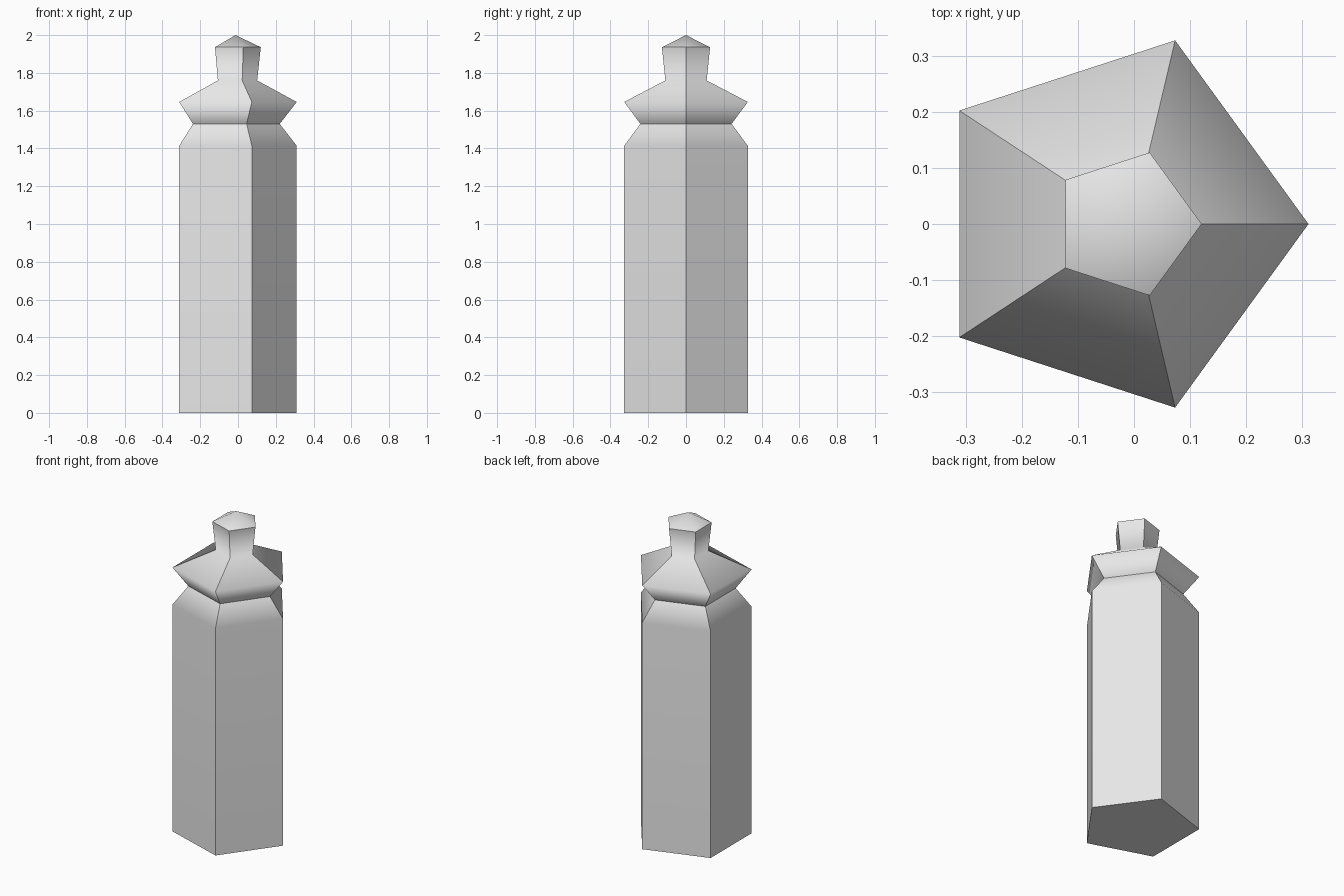
import bpy
import bmesh
from math import cos, sin, tau

cube = bpy.data.objects.get("Cube")
if cube:
    bpy.data.objects.remove(cube)

# Plain grey for the whole bottle
grey = bpy.data.materials.new("plain_grey")
grey.use_nodes = True
colour = (0.8, 0.8, 0.8, 1)
grey.diffuse_color = colour
grey.node_tree.nodes["Principled BSDF"].inputs["Base Color"].default_value = colour

SIDES = 5
BODY_X, NECK_X = -0.033, -0.0135

# Rings from the base up: centre x, radius, height, whether the ring is a hard crease
RINGS = [
    (BODY_X, 0.344, 0.0, True),     # base
    (BODY_X, 0.344, 1.414, False),  # shoulder
    (BODY_X, 0.254, 1.53, True),    # groove
    (BODY_X, 0.344, 1.646, False),  # collar
    (NECK_X, 0.115, 1.76, False),   # neck
    (NECK_X, 0.134, 1.936, True),   # cap rim
]

bm = bmesh.new()


def add_ring(x, radius, z):
    angles = [tau * i / SIDES for i in range(SIDES)]
    return [bm.verts.new((x + radius * cos(a), radius * sin(a), z)) for a in angles]


rings = [add_ring(*ring[:3]) for ring in RINGS]

# Flat underside, side walls with hard corners, and a low pointed cap
bm.faces.new(reversed(rings[0]))
for low, high in zip(rings, rings[1:]):
    for i in range(SIDES):
        j = (i + 1) % SIDES
        bm.faces.new((low[i], low[j], high[j], high[i]))
        bm.edges.get((low[i], high[i])).smooth = False
tip = bm.verts.new((NECK_X, 0, 2))
for i in range(SIDES):
    bm.faces.new((rings[-1][i], rings[-1][(i + 1) % SIDES], tip))

# Soft shading across the shoulder, collar and neck; creases elsewhere
for face in bm.faces:
    face.smooth = True
for verts, ring in zip(rings, RINGS):
    for i in range(SIDES):
        bm.edges.get((verts[i], verts[(i + 1) % SIDES])).smooth = not ring[3]

mesh = bpy.data.meshes.new("bottle")
bm.to_mesh(mesh)
bm.free()
mesh.materials.append(grey)
bottle = bpy.data.objects.new("bottle", mesh)
bpy.context.collection.objects.link(bottle)

# Keep the large walls evenly shaded
weighted = bottle.modifiers.new("even_shading", "WEIGHTED_NORMAL")
weighted.keep_sharp = True
